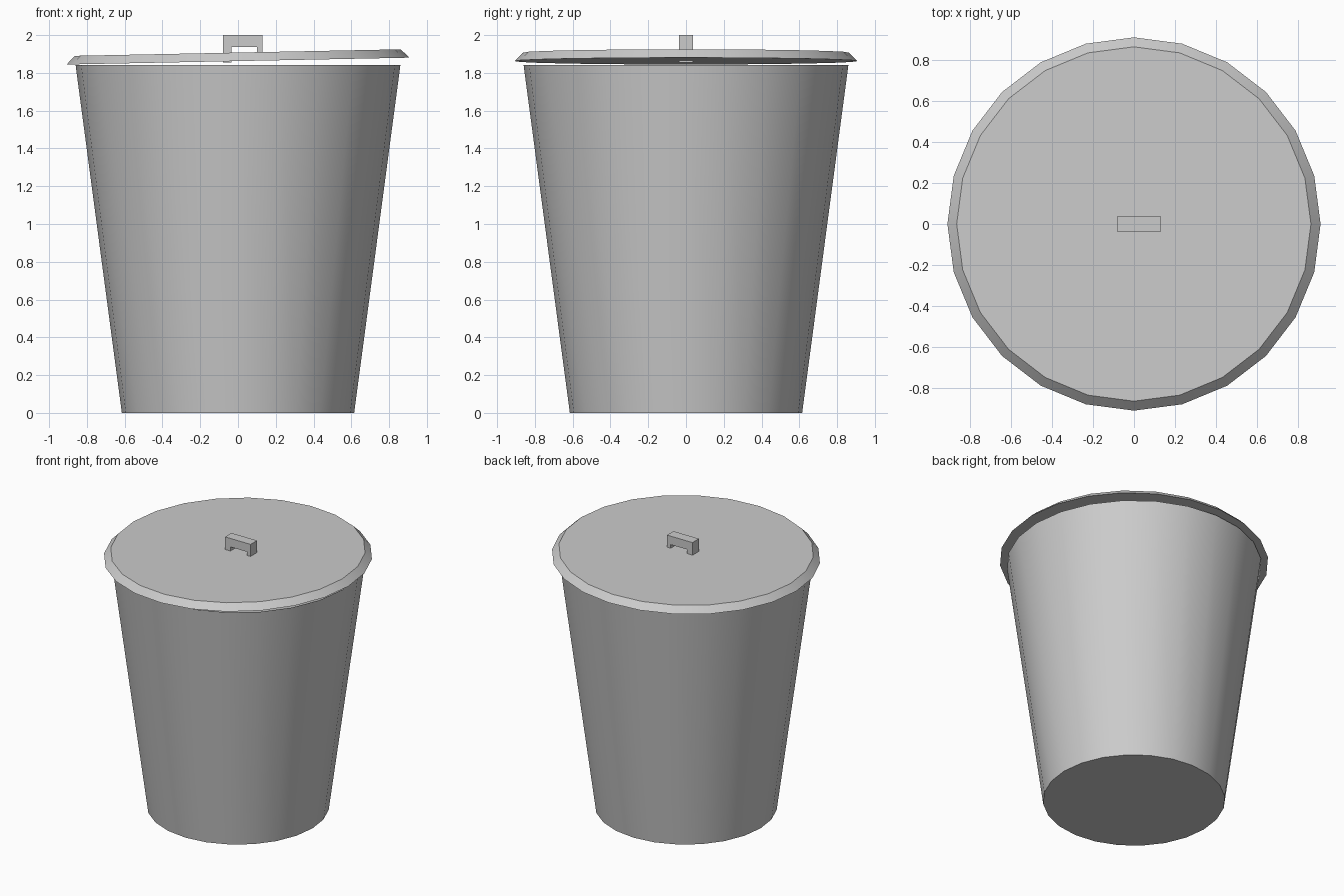
import bpy
import bmesh
import math

if "Cube" in bpy.data.objects:
    bpy.data.objects.remove(bpy.data.objects["Cube"])

SIDES = 24


def add_object(name, bm):
    bmesh.ops.recalc_face_normals(bm, faces=bm.faces)
    mesh = bpy.data.meshes.new(name)
    bm.to_mesh(mesh)
    bm.free()
    obj = bpy.data.objects.new(name, mesh)
    bpy.context.collection.objects.link(obj)
    return obj


def frustum(name, r_bottom, r_top, height, open_top=False):
    """Tapered round part standing on its own z = 0."""
    bm = bmesh.new()
    bmesh.ops.create_cone(bm, cap_ends=True, segments=SIDES,
                          radius1=r_bottom, radius2=r_top, depth=height)
    bmesh.ops.translate(bm, verts=bm.verts, vec=(0, 0, height / 2))
    bmesh.ops.recalc_face_normals(bm, faces=bm.faces)
    if open_top:
        caps = [f for f in bm.faces if f.normal.z > 0.9]
        bmesh.ops.delete(bm, geom=caps, context='FACES_ONLY')
    obj = add_object(name, bm)
    bpy.ops.object.select_all(action='DESELECT')
    obj.select_set(True)
    bpy.context.view_layer.objects.active = obj
    bpy.ops.object.shade_smooth_by_angle(angle=math.radians(30))
    return obj


# Tapered bin body, open under the lid
frustum("bin_body", 0.615, 0.86, 1.843, open_top=True)

# Bevelled lid resting askew, raised on the right
lid = frustum("lid", 0.908, 0.862, 0.045)
lid.location = (0, 0, 1.8625)
lid.rotation_euler.y = -0.02

# Bracket handle, extruded from a front outline; left leg runs through the lid
outline = [(-0.08, 1.855), (-0.035, 1.855), (-0.035, 1.937), (0.10, 1.937),
           (0.10, 1.89), (0.13, 1.89), (0.13, 2.0), (-0.08, 2.0)]
bm = bmesh.new()
face = bm.faces.new([bm.verts.new((x, -0.038, z)) for x, z in outline])
result = bmesh.ops.extrude_face_region(bm, geom=[face])
moved = [v for v in result["geom"] if isinstance(v, bmesh.types.BMVert)]
bmesh.ops.translate(bm, verts=moved, vec=(0, 0.076, 0))
add_object("lid_handle", bm)
